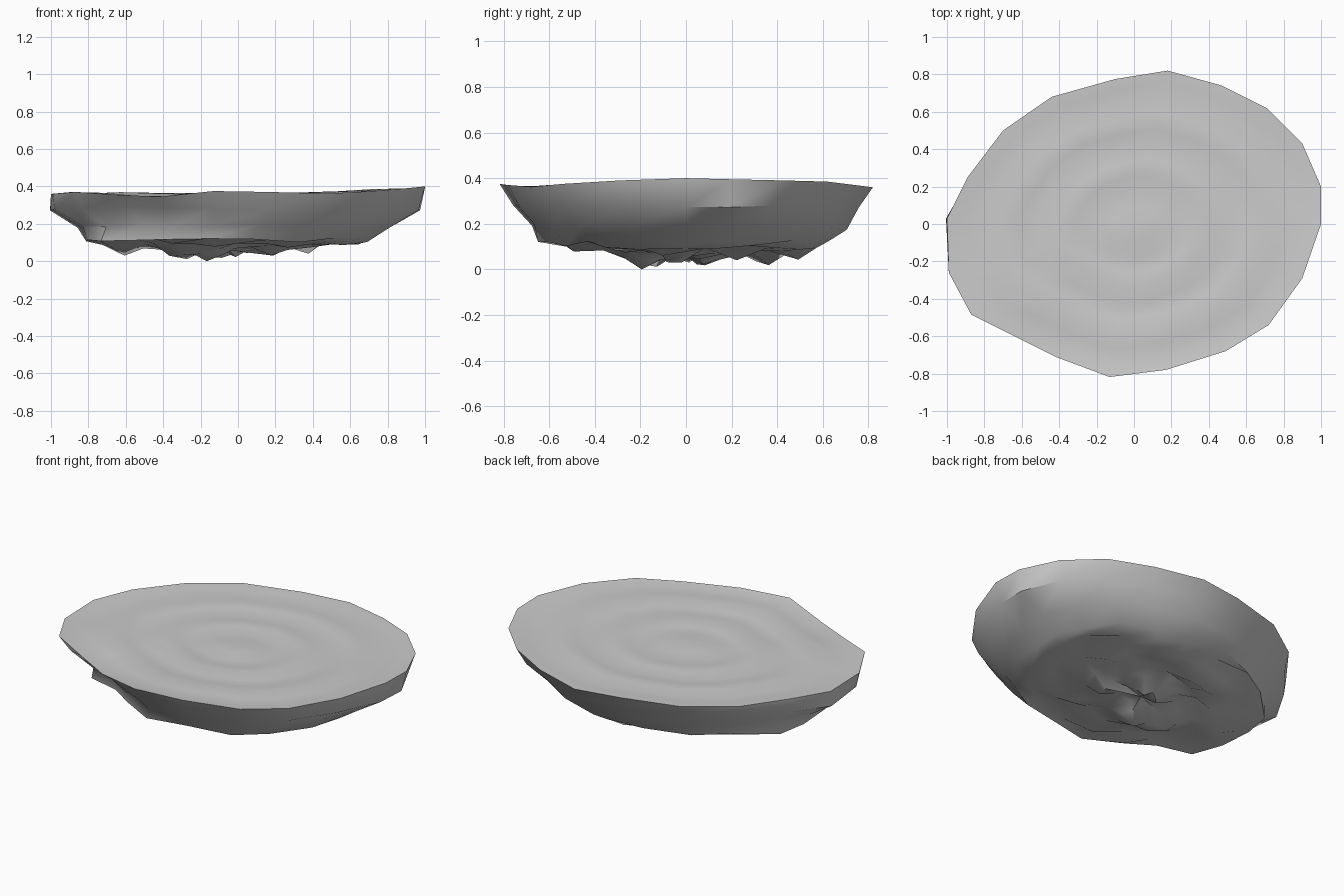
import bpy, bmesh, math, random

if "Cube" in bpy.data.objects:
    bpy.data.objects.remove(bpy.data.objects["Cube"])

random.seed(7)

# Rim outline of the rock slab: x, y, z
RIM = [(1, 0, .40), (1, .2, .395), (.9, .43, .39), (.71, .62, .385), (.47, .74, .37),
       (.18, .82, .36), (-.1, .775, .365), (-.44, .68, .365), (-.7, .5, .365), (-.89, .25, .37),
       (-1, .03, .36), (-.99, -.26, .36), (-.87, -.485, .37), (-.64, -.6, .355), (-.42, -.71, .345),
       (-.13, -.818, .375), (.17, -.78, .37), (.49, -.68, .362), (.72, -.54, .375), (.9, -.29, .39)]
N = len(RIM)

# Hanging rock points under the slab: x, y, tip z
SPIKES = [(-.3, -.16, .01), (-.18, .36, 0), (-.06, .04, .01), (.2, -.05, .03),
          (.35, .2, .04), (-.6, 0, .03), (-.15, -.18, .01), (.1, .44, .03)]


def rand(a):
    return random.uniform(-a, a)


def add_ring(bm, points):
    return [bm.verts.new(p) for p in points]


def bridge(bm, a, b):
    for i in range(N):
        j = (i + 1) % N
        bm.faces.new((a[i], a[j], b[j], b[i]))


def fan(bm, ring, centre):
    c = bm.verts.new(centre)
    for i in range(N):
        bm.faces.new((ring[i], ring[(i + 1) % N], c))


bm = bmesh.new()
rim = add_ring(bm, RIM)

# Gently rippled top
prev = rim
for s in (.92, .82, .72, .62, .52, .42, .32, .22, .12):
    ring = add_ring(bm, [(x * s, y * s, .356 + (z - .356) * s ** 3
                          + .008 * math.sin(s * 20 + .5 * math.sin(math.atan2(y, x))))
                         for x, y, z in RIM])
    bridge(bm, prev, ring)
    prev = ring
fan(bm, prev, (0, 0, .356))

# Sloping sides, more undercut at the front left: x scale, x shift, y scale, height, undercut
prev = rim
for sx, dx, sy, h, cut in ((.982, -.012, .935, .285, .06), (.83, -.02, .85, .185, .09),
                           (.775, -.06, .765, .115, .02)):
    pts = []
    for i, (x, y, z) in enumerate(RIM):
        k = 1 - cut * max(0, 1 - abs(i - 13) / 2.5) + (rand(.045) if h < .15 else rand(.012))
        pts.append((x * sx * k + dx, y * sy * k, h + rand(.015)))
    ring = add_ring(bm, pts)
    bridge(bm, ring, prev)
    prev = ring

# Jagged underside with hanging points
for s in (.69, .58, .47, .36, .25, .13):
    pts = []
    for x, y, z in RIM:
        px, py = x * s - .05 + rand(.025), y * s + rand(.025)
        pz = .07 + .075 * (s - .13) + rand(.026)
        for tx, ty, tz in SPIKES:
            d = math.hypot(px - tx, py - ty)
            if d < .13:
                pz = min(pz, tz + .7 * max(0, d - .04))
        pts.append((px, py, max(pz, 0)))
    ring = add_ring(bm, pts)
    bridge(bm, ring, prev)
    prev = ring
fan(bm, prev, (-.05, 0, .06))

# Rest the lowest point on the floor
min(bm.verts, key=lambda v: v.co.z).co.z = 0
bmesh.ops.recalc_face_normals(bm, faces=bm.faces)

mesh = bpy.data.meshes.new("rock_slab")
bm.to_mesh(mesh)
bm.free()
rock = bpy.data.objects.new("rock_slab", mesh)
bpy.context.collection.objects.link(rock)
bpy.context.view_layer.objects.active = rock
rock.select_set(True)
bpy.ops.object.shade_smooth_by_angle(angle=math.radians(40))
